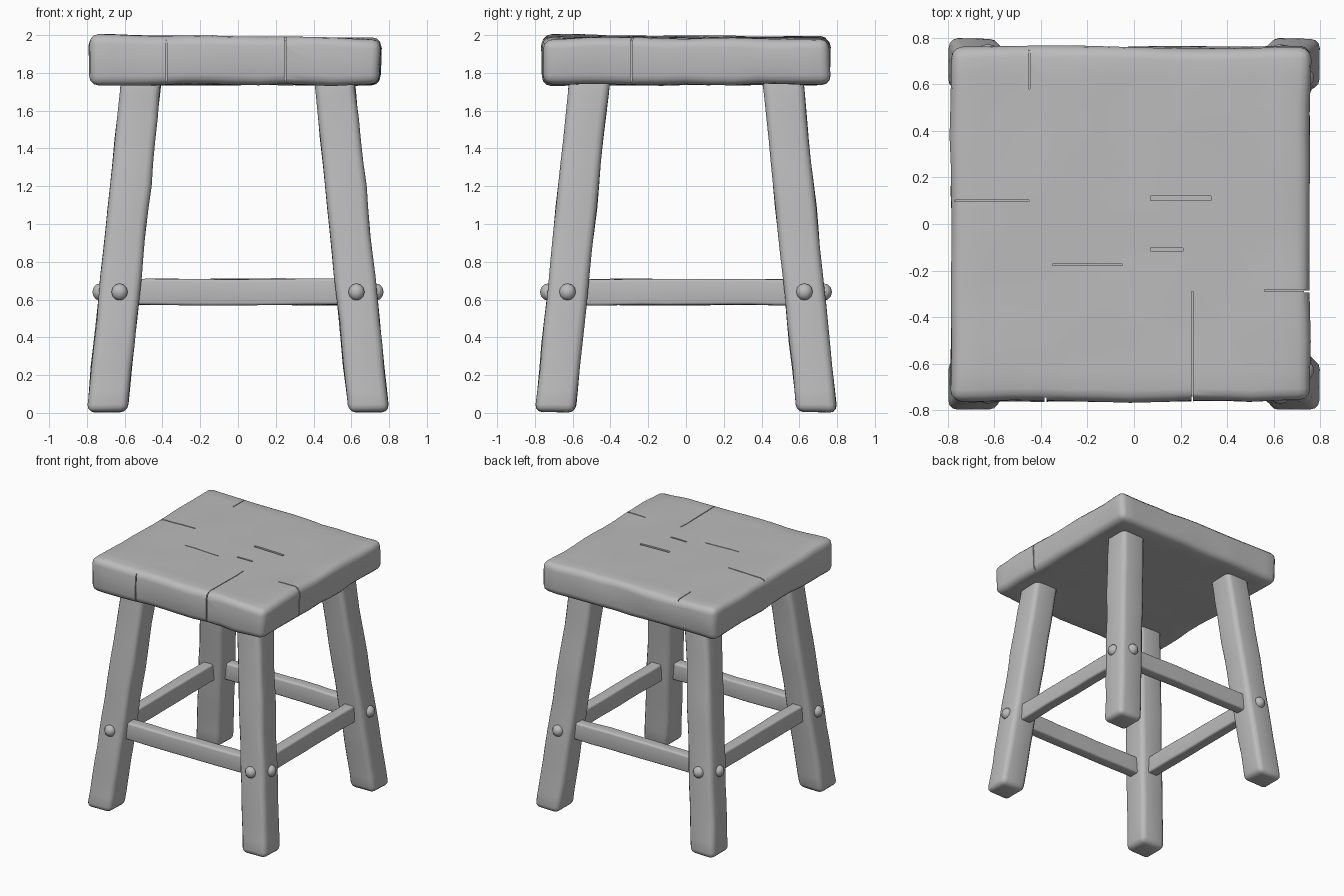
import bpy, bmesh, math
from mathutils import Vector, noise

if "Cube" in bpy.data.objects:
    bpy.data.objects.remove(bpy.data.objects["Cube"], do_unlink=True)

wood = bpy.data.materials.new("plain grey wood")
wood.use_nodes = True
GREY = (0.5, 0.5, 0.5, 1)
wood.diffuse_color = GREY
wood.node_tree.nodes["Principled BSDF"].inputs["Base Color"].default_value = GREY


def finish(name, bm, smooth=True):
    mesh = bpy.data.meshes.new(name)
    bm.to_mesh(mesh)
    bm.free()
    mesh.materials.append(wood)
    obj = bpy.data.objects.new(name, mesh)
    bpy.context.collection.objects.link(obj)
    if smooth:
        mesh.shade_smooth()
    return obj


def hewn_block(name, center, size, cell, bevel, rough, shape=None):
    """Rounded, slightly uneven wooden block, optionally reshaped per vertex."""
    bm = bmesh.new()
    bmesh.ops.create_cube(bm, size=1)
    bmesh.ops.scale(bm, vec=size, verts=bm.verts)
    for axis in range(3):
        count = max(1, round(size[axis] / cell))
        normal = Vector([float(i == axis) for i in range(3)])
        for k in range(1, count):
            bmesh.ops.bisect_plane(bm, geom=bm.verts[:] + bm.edges[:] + bm.faces[:],
                                   plane_co=normal * size[axis] * (k / count - 0.5),
                                   plane_no=normal)
    corners = [e for e in bm.edges if e.calc_face_angle(0) > 1]
    bmesh.ops.bevel(bm, geom=corners, offset=bevel, segments=3, profile=0.5,
                    affect='EDGES', clamp_overlap=True)
    for v in bm.verts:
        v.co += Vector(center)
        v.co += noise.noise_vector(v.co * 4) * rough
        if shape:
            shape(v.co)
    bmesh.ops.recalc_face_normals(bm, faces=bm.faces)
    return finish(name, bm)


def box(name, center, size):
    bm = bmesh.new()
    bmesh.ops.create_cube(bm, size=1)
    bmesh.ops.scale(bm, vec=size, verts=bm.verts)
    bmesh.ops.translate(bm, vec=center, verts=bm.verts)
    return finish(name, bm, False)


# Seat slab, a little higher at its left front corner
def tilt(co):
    if co.z > 1.87:
        co.z -= 0.01 * co.x + 0.004 * co.y


seat = hewn_block("seat", (-0.015, 0, 1.864), (1.54, 1.52, 0.25), 0.13, 0.05, 0.012, tilt)

# Board seams and cracks: center and size of each thin slot
slots = [
    ((0.25, -0.77, 1.87), (0.008, 0.06, 0.4)), ((0.25, -0.52, 2.0), (0.006, 0.46, 0.05)),
    ((-0.38, -0.77, 1.87), (0.008, 0.05, 0.4)), ((-0.45, 0.68, 2.0), (0.006, 0.2, 0.05)),
    ((0.76, -0.29, 1.87), (0.06, 0.008, 0.4)), ((0.66, -0.285, 2.0), (0.2, 0.008, 0.05)),
    ((-0.62, 0.1, 2.0), (0.34, 0.008, 0.05)), ((0.2, 0.11, 2.0), (0.26, 0.02, 0.05)),
    ((-0.2, -0.175, 2.0), (0.3, 0.006, 0.04)), ((0.14, -0.11, 2.0), (0.14, 0.012, 0.05)),
]
cutters = []
for center, size in slots:
    cutter = box("slot_cutter", center, size)
    cutter.hide_render = True
    mod = seat.modifiers.new("slot", 'BOOLEAN')
    mod.operation, mod.solver, mod.object = 'DIFFERENCE', 'EXACT', cutter
    cutters.append(cutter)
bpy.context.view_layer.update()
cut_mesh = bpy.data.meshes.new_from_object(
    seat.evaluated_get(bpy.context.evaluated_depsgraph_get()))
seat.modifiers.clear()
seat.data = cut_mesh
for cutter in cutters:
    bpy.data.objects.remove(cutter, do_unlink=True)

# Splayed legs with a peg head on each outer face
SPLAY = 0.103
FOOT = 0.693
PEG_Z = 0.64


def peg(name, position, axis):
    bm = bmesh.new()
    bmesh.ops.create_uvsphere(bm, u_segments=10, v_segments=6, radius=0.045)
    for v in bm.verts:
        v.co[axis] *= 0.9
    bmesh.ops.translate(bm, vec=position, verts=bm.verts)
    finish(name, bm)


for side, sx in (("left", 1), ("right", -1)):
    for end, sy in (("front", -1), ("back", 1)):
        def splay(co, sx=sx, sy=sy):
            co.x += sx * (FOOT - SPLAY * co.z)
            co.y += sy * (FOOT - SPLAY * co.z)
            co.z = max(co.z, 0)

        leg = f"{end}_{side}_leg"
        hewn_block(leg, (0, 0, 0.905), (0.215, 0.215, 1.8), 0.12, 0.04, 0.008, splay)
        mid = FOOT - SPLAY * PEG_Z
        peg(leg + "_front_peg", (sx * mid, sy * (mid + 0.105), PEG_Z), 1)
        peg(leg + "_side_peg", (sx * (mid + 0.105), sy * mid, PEG_Z), 0)

# Stretcher rails between the legs
rail = FOOT - SPLAY * PEG_Z
for name, s in (("front_rail", -1), ("back_rail", 1)):
    hewn_block(name, (0, s * rail, PEG_Z), (1.2, 0.09, 0.138), 0.12, 0.015, 0.006)
for name, s in (("right_rail", -1), ("left_rail", 1)):
    hewn_block(name, (s * rail, 0, PEG_Z), (0.09, 1.2, 0.138), 0.12, 0.015, 0.006)

# Smooth surfaces, crisp slot edges
bpy.ops.object.select_all(action='DESELECT')
for obj in bpy.context.collection.objects:
    if obj.type == 'MESH' and wood.name in obj.data.materials:
        obj.select_set(True)
        bpy.context.view_layer.objects.active = obj
bpy.ops.object.shade_smooth_by_angle(angle=math.radians(40))
